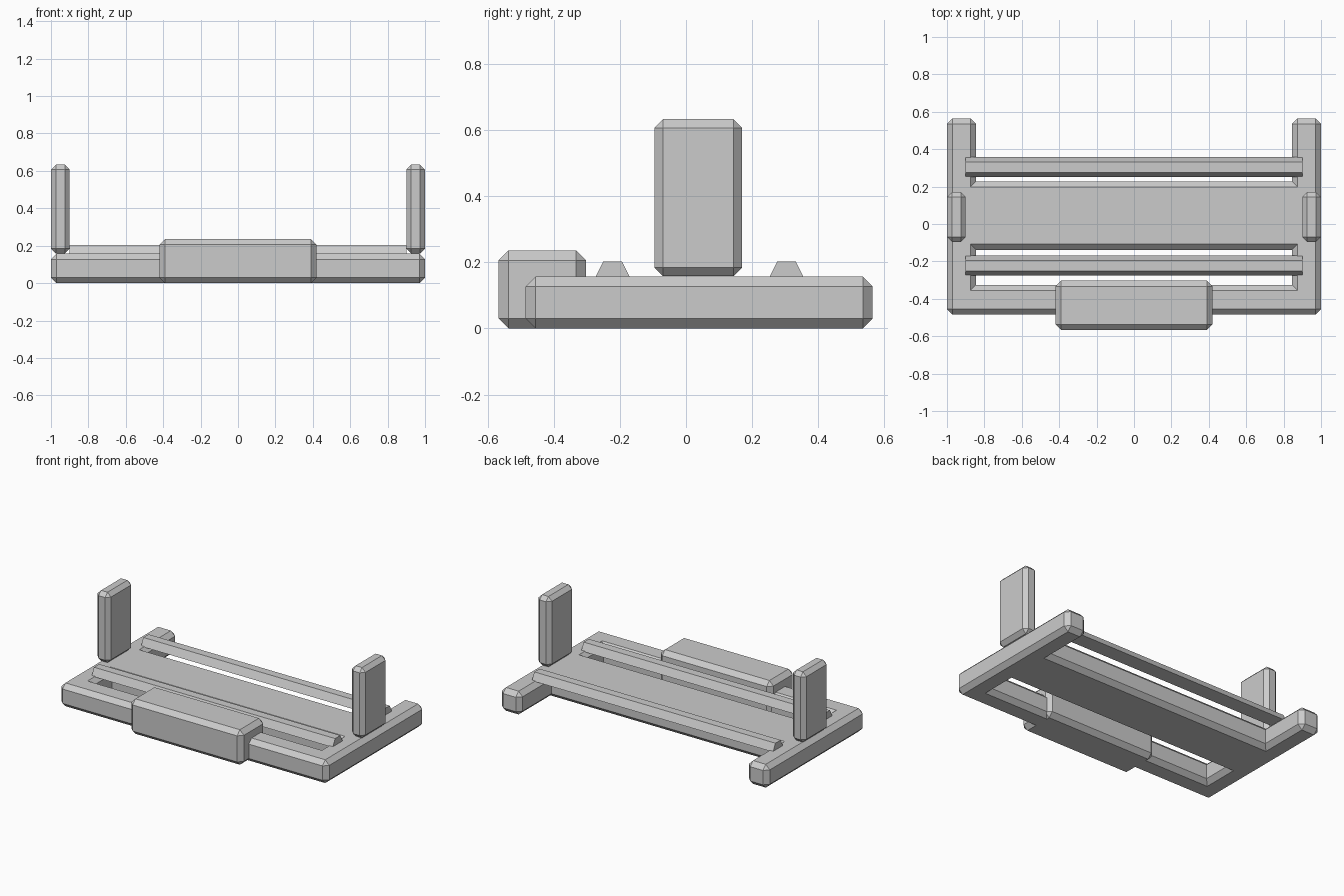
import bpy
import bmesh

if "Cube" in bpy.data.objects:
    bpy.data.objects.remove(bpy.data.objects["Cube"], do_unlink=True)

grey = bpy.data.materials.new("light grey")
grey.use_nodes = True
colour = (0.6, 0.6, 0.6, 1)
grey.diffuse_color = colour
grey.node_tree.nodes["Principled BSDF"].inputs["Base Color"].default_value = colour

CHAMFER = 0.03


def finish(name, bm, chamfer=0.0):
    """Chamfer the outward edges and link the part."""
    bmesh.ops.recalc_face_normals(bm, faces=bm.faces)
    if chamfer:
        edges = [e for e in bm.edges
                 if e.calc_face_angle_signed(0) > 0.5]
        bmesh.ops.bevel(bm, geom=edges, offset=chamfer, segments=1,
                        affect='EDGES', clamp_overlap=True)
    mesh = bpy.data.meshes.new(name)
    bm.to_mesh(mesh)
    bm.free()
    mesh.materials.append(grey)
    obj = bpy.data.objects.new(name, mesh)
    bpy.context.collection.objects.link(obj)
    return obj


def box(name, x, y, z, chamfer):
    """Chamfered box from (low, high) ranges."""
    bm = bmesh.new()
    bmesh.ops.create_cube(bm, size=1)
    for v in bm.verts:
        for i, (low, high) in enumerate((x, y, z)):
            v.co[i] = low if v.co[i] < 0 else high
    return finish(name, bm, chamfer)


# Base frame: grid of cells, leaving out the front slot and the open back
FRAME_TOP = 0.157
xs = (-1, -0.845, 0.845, 1)
ys = (-0.485, -0.325, -0.138, 0.227, 0.565)
bm = bmesh.new()
grid = [[bm.verts.new((x, y, 0)) for x in xs] for y in ys]
for row in range(4):
    for col in range(3):
        if col == 1 and row in (1, 3):
            continue
        bm.faces.new((grid[row][col], grid[row][col + 1],
                      grid[row + 1][col + 1], grid[row + 1][col]))
solid = bmesh.ops.extrude_face_region(bm, geom=list(bm.faces))
for item in solid["geom"]:
    if isinstance(item, bmesh.types.BMVert):
        item.co.z = FRAME_TOP
bmesh.ops.recalc_face_normals(bm, faces=bm.faces)
bmesh.ops.dissolve_limit(bm, angle_limit=0.01, verts=bm.verts, edges=bm.edges)
finish("base_frame", bm, CHAMFER)

# Front block
box("front_block", (-0.42, 0.42), (-0.567, -0.303), (0, 0.236), CHAMFER)

# Upright side plates
for side, x in (("left", (0.9, 1)), ("right", (-1, -0.9))):
    box(side + "_upright", x, (-0.095, 0.17), (0.158, 0.633), 0.026)

# Cross rails with a tapered section
for name, y in (("front_rail", -0.222), ("back_rail", 0.304)):
    bm = bmesh.new()
    section = ((-0.053, 0.153), (0.053, 0.153), (0.028, 0.203), (-0.028, 0.203))
    face = bm.faces.new([bm.verts.new((-0.9, y + dy, z)) for dy, z in section])
    rail = bmesh.ops.extrude_face_region(bm, geom=[face])
    moved = [g for g in rail["geom"] if isinstance(g, bmesh.types.BMVert)]
    bmesh.ops.translate(bm, verts=moved, vec=(1.8, 0, 0))
    finish(name, bm)
